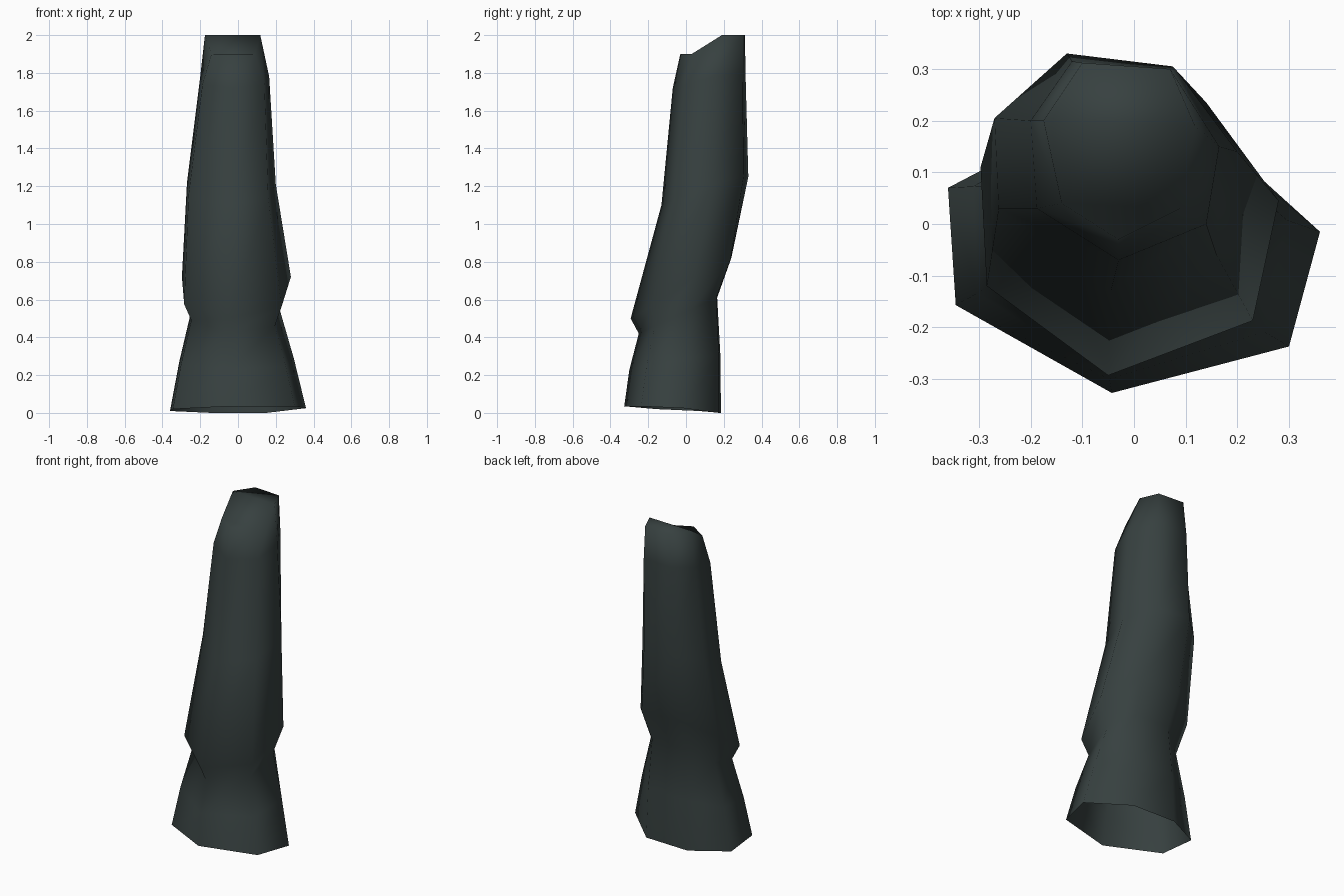
import bpy, bmesh
from mathutils import Vector

# Seven-sided cross-sections, in order:
# left, left-front, front, right-front, right, back-right, back-left
base = [(-.36, .07, .01), (-.345, -.157, .02), (-.043, -.327, .035), (.30, -.237, .035),
        (.36, -.015, .025), (.15, .175, 0), (-.14, .185, 0)]
neck = [(-.25, .07, .53), (-.247, -.10, .49), (-.05, -.25, .42), (.195, -.165, .46),
        (.22, .03, .55), (.12, .16, .61), (-.11, .165, .61)]
bulge = [(-.297, .11, .72), (-.285, -.12, .575), (-.05, -.293, .50), (.23, -.187, .56),
         (.28, .045, .72), (.14, .235, .81), (-.13, .24, .82)]
waist = [(-.27, .205, 1.22), (-.262, .03, 1.15), (-.045, -.13, 1.10), (.16, -.06, 1.14),
         (.20, .14, 1.21), (.075, .305, 1.25), (-.13, .33, 1.25)]
shoulder = [(-.20, .20, 1.78), (-.188, .03, 1.74), (-.03, -.07, 1.72), (.14, 0, 1.74),
            (.165, .15, 1.78), (.08, .30, 1.80), (-.12, .315, 1.80)]
tip = [(-.175, .20, 2.0), (-.14, .04, 1.90), (-.03, -.03, 1.90), (.09, .03, 1.90),
       (.118, .19, 2.0), (.07, .30, 2.0), (-.10, .312, 2.0)]

# Slightly fuller section halfway down the flared foot
foot = []
for a, b in zip(base, neck):
    p = (Vector(a) + Vector(b)) / 2
    foot.append((p.x * 1.02, p.y * 1.04, p.z))

# Trunk: loft the sections, open underneath, slanted cap on top
bm = bmesh.new()
rings = [[bm.verts.new(p) for p in ring]
         for ring in (base, foot, neck, bulge, waist, shoulder, tip)]
for lo, hi in zip(rings, rings[1:]):
    for i in range(7):
        j = (i + 1) % 7
        bm.faces.new((lo[i], lo[j], hi[j], hi[i]))
L, LF, F, RF, R, BR, BL = rings[-1]
for face in ((LF, F, RF), (L, LF, RF, R), (L, R, BR, BL)):
    bm.faces.new(face)
bmesh.ops.recalc_face_normals(bm, faces=bm.faces)
for f in bm.faces:
    f.smooth = True

mesh = bpy.data.meshes.new("trunk")
bm.to_mesh(mesh)
bm.free()
trunk = bpy.data.objects.new("trunk", mesh)
bpy.context.collection.objects.link(trunk)

mat = bpy.data.materials.new("dark grey green")
mat.diffuse_color = (.038, .052, .051, 1)
mesh.materials.append(mat)
